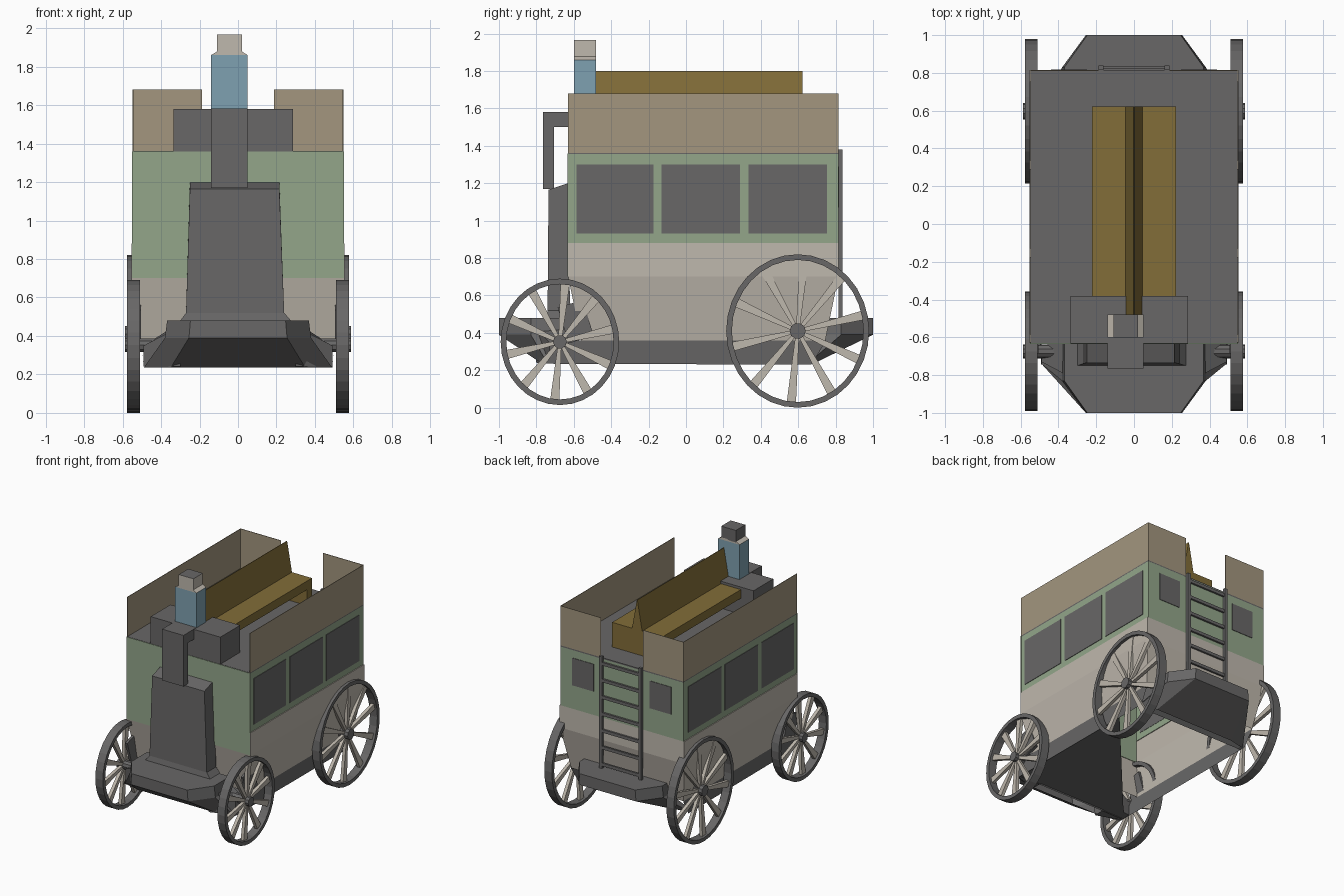
import bpy, bmesh, math
from mathutils import Matrix, Vector

if "Cube" in bpy.data.objects:
    bpy.data.objects.remove(bpy.data.objects["Cube"])


def material(name, rgb):
    m = bpy.data.materials.new(name)
    lin = [((c / 255 + 0.055) / 1.055) ** 2.4 for c in rgb]
    m.diffuse_color = (*lin, 1)
    m.use_nodes = True
    m.node_tree.nodes["Principled BSDF"].inputs["Base Color"].default_value = m.diffuse_color
    return m


GREY = material("dark grey", (104, 103, 103))
BEIGE = material("pale beige", (191, 184, 173))
GREEN = material("sage green", (147, 166, 138))
TAN = material("tan", (163, 150, 126))
GOLD = material("ochre", (130, 109, 56))
BLUE = material("coat blue", (127, 161, 177))


def finish(name, bm, *mats):
    bmesh.ops.recalc_face_normals(bm, faces=bm.faces)
    me = bpy.data.meshes.new(name)
    bm.to_mesh(me)
    bm.free()
    for m in mats:
        me.materials.append(m)
    ob = bpy.data.objects.new(name, me)
    bpy.context.collection.objects.link(ob)
    return ob


def add_box(bm, x0, x1, y0, y1, z0, z1):
    mid = Vector((x0 + x1, y0 + y1, z0 + z1)) / 2
    size = Matrix.Diagonal((x1 - x0, y1 - y0, z1 - z0, 1))
    bmesh.ops.create_cube(bm, size=1, matrix=Matrix.Translation(mid) @ size)


def boxes(name, mat, *dims):
    bm = bmesh.new()
    for d in dims:
        add_box(bm, *d)
    return finish(name, bm, mat)


def loft(name, mat, rings, caps=(True, True)):
    bm = bmesh.new()
    vs = [[bm.verts.new(p) for p in r] for r in rings]
    n = len(vs[0])
    for a, b in zip(vs, vs[1:]):
        for i in range(n):
            j = (i + 1) % n
            bm.faces.new((a[i], a[j], b[j], b[i]))
    if caps[0]:
        bm.faces.new(vs[0])
    if caps[1]:
        bm.faces.new(vs[-1])
    return finish(name, bm, mat)


def rect(x0, x1, y0, y1, z):
    return [(x0, y0, z), (x1, y0, z), (x1, y1, z), (x0, y1, z)]


# Coach body: tapering hollow tub, open underneath
F, B = -0.63, 0.815
loft("upper_body", GREEN, [rect(-.548, .548, F, B, .88), rect(-.548, .548, F, B, 1.355)], (False, False))
loft("lower_body", BEIGE, [rect(-.5, .5, F + .07, B - .07, .36), rect(-.554, .554, F, B, .7),
                           rect(-.554, .554, F, B, .88), rect(-.548, .548, F, B, .88)], (False, False))
boxes("front_panel", GREEN, (-.55, .55, F - .004, F + .004, .7, 1.36))
boxes("roof", GREY, (-.548, .548, F, B, 1.352, 1.362))

# Roof side boards, with a gap at the back for the ladder
boards = []
for s in (-1, 1):
    xa, xb = sorted((s * .544, s * .548))
    boards.append((xa, xb, F, B, 1.362, 1.68))
    xa, xb = sorted((s * .187, s * .548))
    boards.append((xa, xb, B - .004, B, 1.362, 1.68))
boxes("roof_boards", TAN, *boards)

# Windows
panes = []
for s in (-1, 1):
    xa, xb = sorted((s * .546, s * .552))
    for y0, y1 in ((-.585, -.175), (-.13, .29), (.335, .755)):
        panes.append((xa, xb, y0, y1, .93, 1.3))
    xa, xb = sorted((s * .25, s * .44))
    panes.append((xa, xb, B - .002, B + .004, 1.07, 1.29))
boxes("windows", GREY, *panes)

# Sill strips and part floor
bm = bmesh.new()
for s in (-1, 1):
    bm.faces.new([bm.verts.new(p) for p in
                  ((s * .5, -.63, .36), (s * .5, .75, .36), (s * .49, .67, .23), (s * .49, -.76, .235))])
finish("sills", bm, GREY)
bm = bmesh.new()
bm.faces.new([bm.verts.new(p) for p in ((.49, -.7, .24), (-.49, -.7, .24), (.49, .42, .235))])
finish("floor", bm, GREY)

# End platforms with raked undersides
for name, s, wall, low in (("front_platform", -1, .63, .77), ("rear_platform", 1, .75, .68)):
    top = [(-.38, wall), (-.38, .83), (-.255, 1), (.255, 1), (.38, .83), (.38, wall)]
    under = [(-.49, low - .06), (-.49, low - .03), (-.35, low), (.35, low), (.49, low - .03), (.49, low - .06)]
    rings = [[(x, s * y, .235) for x, y in under],
             [(x, s * y, .39) for x, y in top],
             [(x * .97, s * y, .48) for x, y in top]]
    loft(name, GREY, rings, (False, True))

# Side wings joining the front platform to the body
for s, name in ((-1, "left_wing"), (1, "right_wing")):
    loft(name, GREY, [[(s * .49, -.64, .24), (s * .49, -.73, .24), (s * .3, -.80, .24), (s * .3, -.62, .24)],
                      [(s * .49, -.64, .35), (s * .49, -.73, .35), (s * .3, -.83, .45), (s * .3, -.62, .47)]])

# Footboard in front of the body
loft("footboard", GREY, [
    [(-.30, -.75, .48), (.275, -.75, .48), (.275, -.62, .48), (-.30, -.62, .48)],
    [(-.27, -.74, .52), (.24, -.74, .52), (.24, -.62, .52), (-.27, -.62, .52)],
    [(-.25, -.735, 1.165), (.215, -.735, 1.165), (.215, -.63, 1.2), (-.25, -.63, 1.2)]], (False, True))

# Driver's seat and seated driver
boxes("driver_seat", GREY, (-.335, .285, -.632, -.38, 1.362, 1.58))
boxes("driver_legs", GREY, (-.14, .05, -.765, -.6, 1.5, 1.582), (-.14, .05, -.765, -.705, 1.17, 1.5))
boxes("driver_coat", BLUE, (-.14, .05, -.6, -.48, 1.58, 1.86))
loft("driver_shoulders", BEIGE, [rect(-.14, .05, -.6, -.48, 1.86), rect(-.11, .022, -.6, -.48, 1.878)])
head = boxes("driver_head", BEIGE, (-.108, .022, -.6, -.48, 1.87, 1.967))
head.data.materials.append(GREY)
for p in head.data.polygons:
    if p.normal.z > .5 or p.normal.y > .5 or p.normal.x < -.5:
        p.material_index = 1

# Back-to-back roof bench with wedge backrest and end boards
boxes("bench_seat", GOLD, (-.223, .223, -.41, .56, 1.49, 1.56),
      (-.223, .223, .56, .622, 1.362, 1.56), (-.223, .223, -.47, -.41, 1.362, 1.56))
loft("bench_back", GOLD, [rect(-.045, .045, -.48, .622, 1.56), rect(-.002, .002, -.48, .622, 1.8)])

# Rear ladder
parts = [(s * .175 - .013, s * .175 + .013, B, .838, .46, 1.38) for s in (-1, 1)]
parts += [(-.175, .175, .82, .835, .5 + i * .135, .525 + i * .135) for i in range(7)]
boxes("ladder", GREY, *parts)


def ellipse(n, ry, rz, x):
    return [(x, ry * math.cos(2 * math.pi * i / n), rz * math.sin(2 * math.pi * i / n)) for i in range(n)]


# Wheels: rim, hub and flared spokes
def wheel(name, s, y, z, ry, rz):
    n, t = 32, .03
    rings = [ellipse(n, ry - d, rz - d, s * x) for d, x in
             ((0, .51), (0, .577), (t, .577), (t, .51), (0, .51))]
    rim = loft(name + "_rim", GREY, rings, (False, False))
    r = .043 if ry > .35 else .037
    hub = loft(name + "_hub", GREY, [ellipse(10, r, r, s * .39 if y < 0 else s * .47),
                                     ellipse(10, r, r, s * .588)])
    bm = bmesh.new()
    for k in range(10):
        a = 2 * math.pi * (k + .35) / 10
        d = Vector((0, math.cos(a), math.sin(a)))
        side = Vector((0, -d.z, d.y))
        quads = []
        for f, w in ((.08, .01), (.955, .025)):
            c = Vector((s * .545, d.y * ry * f, d.z * rz * f))
            quads.append([bm.verts.new(c + side * w * e + Vector((h, 0, 0)))
                          for e, h in ((-1, -.013), (1, -.013), (1, .013), (-1, .013))])
        p, q = quads
        for i in range(4):
            bm.faces.new((p[i], p[(i + 1) % 4], q[(i + 1) % 4], q[i]))
        bm.faces.new(p)
        bm.faces.new(q)
    spokes = finish(name + "_spokes", bm, BEIGE)
    for ob in (rim, hub, spokes):
        ob.location = (0, y, z)


for s, side in ((-1, "left"), (1, "right")):
    wheel(side + "_front_wheel", s, -.674, .352, .317, .338)
    wheel(side + "_rear_wheel", s, .597, .41, .382, .41)
    # Boarding step behind the front wheel
    step = boxes(side + "_step", GREY, (-.01, .01, -.07, .07, -.1, .1))
    step.location = (s * .515, -.59, .46)
    step.rotation_euler = (.3, 0, 0)
